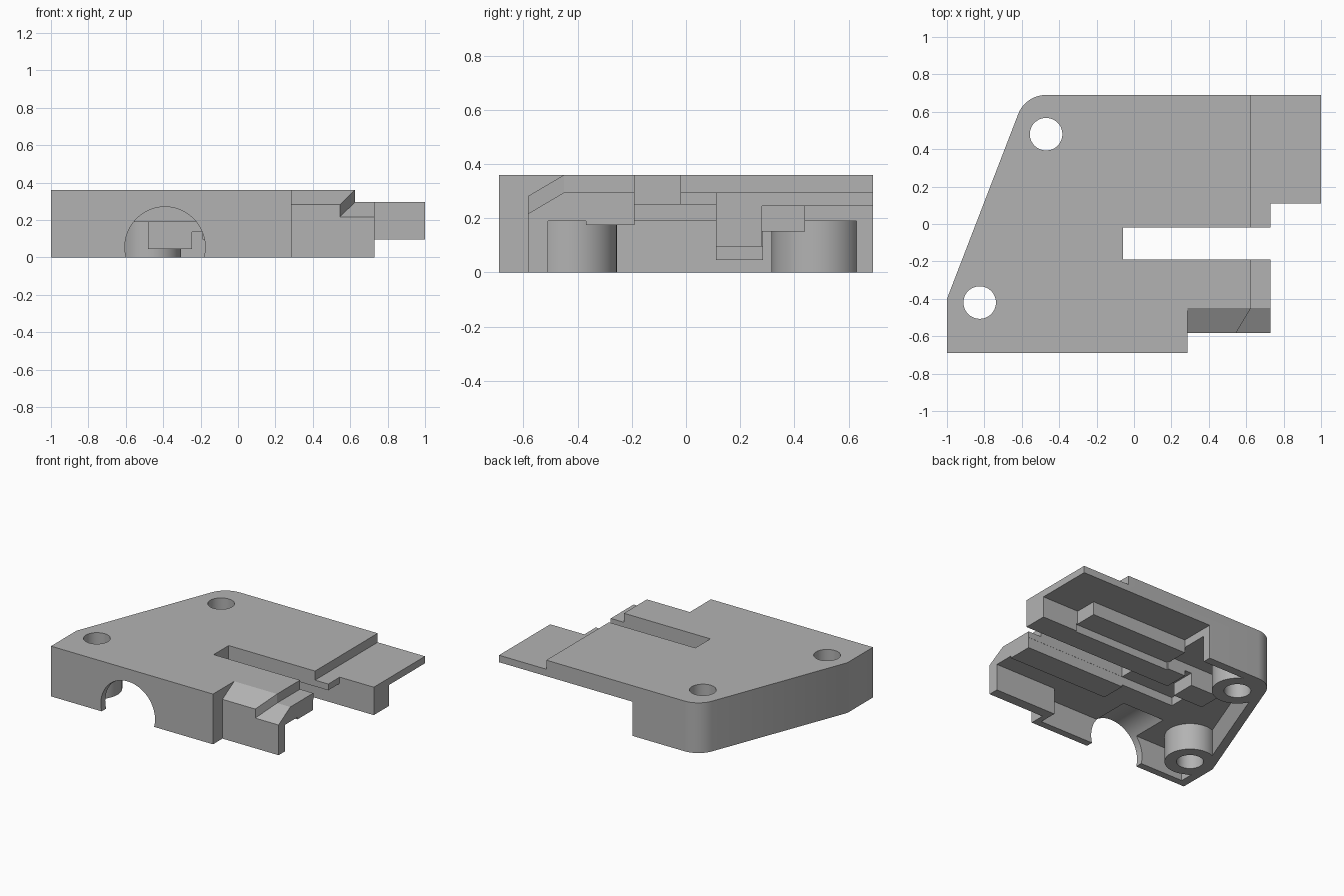
import bpy, bmesh, math
from mathutils import Vector

if "Cube" in bpy.data.objects:
    bpy.data.objects.remove(bpy.data.objects["Cube"])

HEIGHT = 0.36
BELOW = -0.1

grey = bpy.data.materials.new("plain_grey")
grey.use_nodes = True
grey.diffuse_color = (0.45, 0.45, 0.45, 1)
grey.node_tree.nodes["Principled BSDF"].inputs["Base Color"].default_value = (0.45, 0.45, 0.45, 1)


def prism(name, points, offset):
    """Solid made by sweeping a planar loop of 3D points along an offset."""
    bm = bmesh.new()
    face = bm.faces.new([bm.verts.new(p) for p in points])
    swept = bmesh.ops.extrude_face_region(bm, geom=[face])["geom"]
    moved = [g for g in swept if isinstance(g, bmesh.types.BMVert)]
    bmesh.ops.translate(bm, verts=moved, vec=Vector(offset))
    bmesh.ops.recalc_face_normals(bm, faces=bm.faces)
    mesh = bpy.data.meshes.new(name)
    bm.to_mesh(mesh)
    bm.free()
    mesh.materials.append(grey)
    obj = bpy.data.objects.new(name, mesh)
    bpy.context.collection.objects.link(obj)
    return obj


def plan(name, outline, z0, z1):
    return prism(name, [(x, y, z0) for x, y in outline], (0, 0, z1 - z0))


def box(name, x0, x1, y0, y1, z0, z1):
    return plan(name, [(x0, y0), (x1, y0), (x1, y1), (x0, y1)], z0, z1)


def arc(cx, cy, r, start, end, steps):
    angles = [math.radians(start + (end - start) * i / steps) for i in range(steps + 1)]
    return [(cx + r * math.cos(a), cy + r * math.sin(a)) for a in angles]


def circle(cx, cy, r):
    return arc(cx, cy, r, 0, 360, 48)[:-1]


def combine(target, tool, operation):
    mod = target.modifiers.new(tool.name, "BOOLEAN")
    mod.operation = operation
    mod.solver = "EXACT"
    mod.object = tool
    bpy.context.view_layer.objects.active = target
    bpy.ops.object.modifier_apply(modifier=mod.name)
    bpy.data.objects.remove(tool)


# Outer block with slanted side, rounded corner and end tabs
outline = [(-1, -0.69), (0.285, -0.69), (0.285, -0.583), (0.73, -0.583), (0.73, -0.19),
           (-0.06, -0.19), (-0.06, -0.02), (0.73, -0.02), (0.73, 0.11), (1, 0.11), (1, 0.69)]
outline += arc(-0.47, 0.53, 0.16, 90, 159, 10) + [(-1, -0.4)]
body = plan("housing_shell", outline, 0, HEIGHT)


def cut(tool):
    combine(body, tool, "DIFFERENCE")


def add(tool):
    combine(body, tool, "UNION")


# Sloped shoulder on the front arm
cut(prism("shoulder", [(0.285, y, z) for y, z in
    [(-0.65, 0.242), (-0.45, HEIGHT), (-0.45, 0.5), (-0.65, 0.5)]], (0.8, 0, 0)))

# Lowered end step, with its slanted edge over the shoulder
cut(box("end_step", 0.625, 1.2, -0.45, 0.8, 0.295, 0.6))
cut(prism("slanted_step", [(0.505, -0.65, 0.177), (0.625, -0.45, 0.295),
                           (0.625, -0.45, 0.6), (0.505, -0.65, 0.6)], (0.6, 0, 0)))

# Hollow behind the slanted wall
cut(plan("side_hollow", [(-0.94, -0.64), (-0.06, -0.64), (-0.06, 0.63), (-0.54, 0.63),
                         (-0.94, -0.41)], BELOW, 0.19))

# Underside pockets: x range, y range, ceiling
pockets = [
    (0.71, 1.2, 0.28, 0.8, 0.245),
    (-0.06, 0.72, 0.44, 0.8, 0.245),
    (-0.061, 0.72, 0.27, 0.44, 0.15),
    (-0.19, 1.2, 0.105, 0.281, 0.095),
    (-0.48, 0.8, -0.191, 0.11, 0.25),
    (-0.1, 0.8, -0.37, -0.185, 0.175),
    (-0.1, 0.8, -0.51, -0.369, 0.19),
    (-0.1, 0.245, -0.64, -0.4, 0.19),
]
for x0, x1, y0, y1, top in pockets:
    cut(box("pocket", x0, x1, y0, y1, BELOW, top))

# Round cable entry through the front wall
cut(prism("cable_entry", [(x, -0.8, z) for x, z in circle(-0.39, 0.055, 0.215)], (0, 0.43, 0)))

# Inner rail end with its hanging stop
add(box("rail_end", -0.19, -0.05, 0.11, 0.285, 0.095, 0.3))
add(box("rail_link", -0.26, -0.18, 0.11, 0.285, 0.135, 0.3))
add(box("rail_stop", -0.48, -0.245, 0.11, 0.285, 0.045, 0.3))

# Screw bosses and their through holes
screws = [(-0.47, 0.48), (-0.825, -0.42)]
for x, y in screws:
    add(plan("boss", circle(x, y, 0.165), 0, 0.25))
for x, y in screws:
    cut(plan("screw_hole", circle(x, y, 0.087), BELOW, 0.5))

bpy.ops.object.select_all(action="DESELECT")
body.select_set(True)
bpy.context.view_layer.objects.active = body
bpy.ops.object.shade_smooth_by_angle(angle=math.radians(25))
